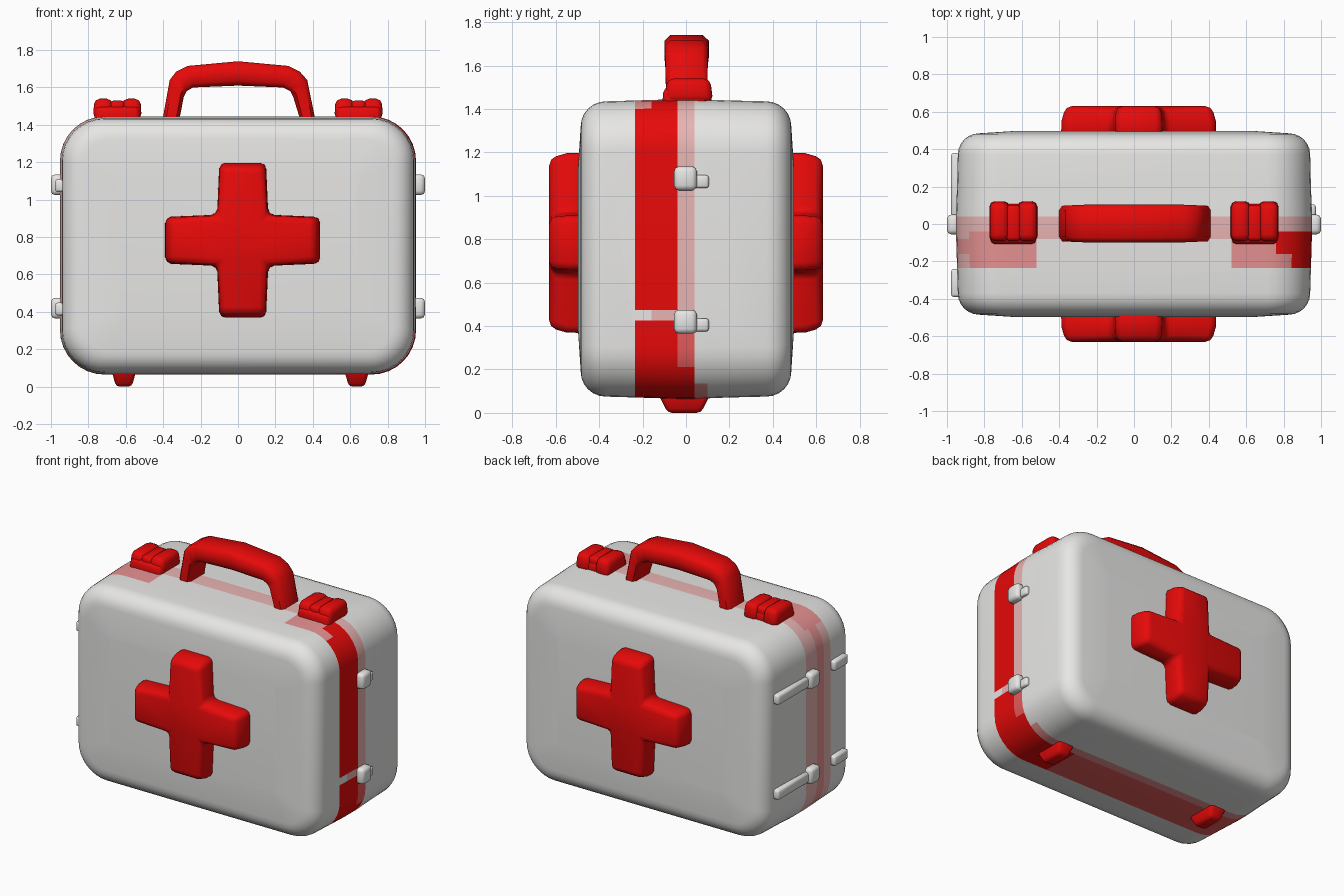
import bpy, bmesh, math
from mathutils import Vector

cube = bpy.data.objects.get("Cube")
if cube:
    bpy.data.objects.remove(cube)


def material(name, rgb):
    m = bpy.data.materials.new(name)
    m.use_nodes = True
    m.diffuse_color = (*rgb, 1)
    bsdf = m.node_tree.nodes["Principled BSDF"]
    bsdf.inputs["Base Color"].default_value = (*rgb, 1)
    bsdf.inputs["Roughness"].default_value = 0.6
    return m


WHITE = material("off white", (0.89, 0.885, 0.875))
RED = material("bright red", (0.86, 0.003, 0.003))
WASHED = material("washed red", (0.83, 0.11, 0.11))
ROSE = material("rose", (0.86, 0.31, 0.31))
PINK = material("pale pink", (0.87, 0.5, 0.49))


def finish(bm, name, mats, angle=50):
    bmesh.ops.recalc_face_normals(bm, faces=bm.faces)
    me = bpy.data.meshes.new(name)
    bm.to_mesh(me)
    bm.free()
    for m in mats:
        me.materials.append(m)
    me.shade_smooth()
    me.set_sharp_from_angle(angle=math.radians(angle))
    ob = bpy.data.objects.new(name, me)
    bpy.context.collection.objects.link(ob)


def loft(bm, rings):
    """Skin a list of equal-length point rings and cap both ends."""
    loops = [[bm.verts.new(p) for p in ring] for ring in rings]
    n = len(loops[0])
    for a, b in zip(loops, loops[1:]):
        for i in range(n):
            j = (i + 1) % n
            bm.faces.new((a[i], a[j], b[j], b[i]))
    bm.faces.new(loops[0])
    bm.faces.new(loops[-1])


def soften(bm, width):
    bmesh.ops.recalc_face_normals(bm, faces=bm.faces)
    edges = [e for e in bm.edges if e.calc_face_angle(0) > 0.45]
    bmesh.ops.bevel(bm, geom=edges, offset=width, segments=2,
                    profile=0.5, affect='EDGES', clamp_overlap=True)


def block(name, mat, low, high, bevel, top=1.0, bottom=1.0):
    """Softened box whose top and bottom ends may be narrowed."""
    bm = bmesh.new()
    low, high = Vector(low), Vector(high)
    mid, half = (low + high) / 2, (high - low) / 2
    corners = ((-1, -1), (1, -1), (1, 1), (-1, 1))
    loft(bm, [[(mid.x + sx * half.x * k, mid.y + sy * half.y * k, mid.z + s * half.z)
               for sx, sy in corners] for s, k in ((-1, bottom), (1, top))])
    soften(bm, bevel)
    finish(bm, name, [mat])


# Case body: rounded rectangles lofted from front to back, faces slightly domed
def case_ring(y, inset):
    w, h, r = 0.942 - inset, 0.68 - inset, max(0.23 - inset * 0.8, 0.03)
    pts = []
    for q, (sx, sz) in enumerate(((1, 1), (-1, 1), (-1, -1), (1, -1))):
        for i in range(9):
            a = math.radians(90 * q + 90 * i / 8)
            pts.append((sx * (w - r) + r * math.cos(a), y,
                        0.755 + sz * (h - r) + r * math.sin(a)))
    return pts


R, D = 0.115, 0.485
arc = [math.radians(15 * i) for i in range(7)]
front = [(-0.497, 0.3)]
front += [(-D + R * (1 - math.sin(a)), R * (1 - math.cos(a))) for a in reversed(arc)]
stations = front + [(-0.235, -0.004), (-0.04, -0.01), (0.04, -0.01),
                    (0.1, -0.008), (0.2, -0.004)]
stations += [(-y, inset) for y, inset in reversed(front)]

bm = bmesh.new()
loft(bm, [case_ring(y, inset) for y, inset in stations])


# Extra cuts so the painted band can change colour along its length
def cut(point, normal):
    faces = [f for f in bm.faces if abs(f.calc_center_median().y) < 0.26]
    geom = set(faces)
    for f in faces:
        geom.update(f.edges, f.verts)
    bmesh.ops.bisect_plane(bm, geom=list(geom), plane_co=point, plane_no=normal)


for x in (-0.52, 0.52):
    cut((x, 0, 0), (1, 0, 0))
for z in (0.425, 0.475):
    cut((0, 0, z), (0, 0, 1))
for y in (-0.16, -0.08):
    cut((0, y, 0), (0, 1, 0))


def band_colour(c):
    """Index into white, red, washed red, rose and pale pink."""
    if not -0.235 < c.y < 0.1:
        return 0
    rear = c.y > -0.04
    if c.y > 0.04:                         # the band flares only underneath
        return 3 if c.z < 0.14 else 0
    if c.x > 0.845 and c.z > 0.425:        # left side, with a worn patch
        if c.z < 0.475:
            return 0 if c.y < -0.16 else 4
        return 4 if rear else 1
    if c.x > 0.52 and c.z < 0.425:         # lower left corner
        return 2 if rear and c.z > 0.2 else 1
    if c.x < -0.88:                        # right side
        return 3 if -0.16 < c.y < -0.08 else 4
    if c.z < 0.6:                          # underside
        return 2
    if abs(c.x) < 0.52:                    # top, under the handle
        return 4 if c.y > -0.08 else 0
    if c.x > 0.75 and -0.16 < c.y < -0.04:  # red running up to the left latch
        return 1
    return 4 if rear else 3                # top, around the latches


for f in bm.faces:
    f.material_index = band_colour(f.calc_center_median())
finish(bm, "case_body", [WHITE, RED, WASHED, ROSE, PINK], 40)


# Raised crosses with slightly narrowed tips, front and back
def cross(name, side):
    a, b, t = 0.137, 0.415, 0.125
    outline = [(-t, -b), (t, -b), (a, -a), (b, -t), (b, t), (a, a),
               (t, b), (-t, b), (-a, a), (-b, t), (-b, -t), (-a, -a)]
    bm = bmesh.new()
    loft(bm, [[(0.025 + x * k, side * y, 0.783 + z * k) for x, z in outline]
              for y, k in ((0.46, 1.0), (0.55, 0.995), (0.63, 0.94))])
    soften(bm, 0.033)
    finish(bm, name, [RED])


cross("front_cross", -1)
cross("back_cross", 1)

# Carrying handle: arch of matching outer and inner points
outer = [(-0.405, 1.42), (-0.365, 1.64), (-0.33, 1.685), (-0.27, 1.715), (0, 1.74),
         (0.27, 1.715), (0.33, 1.685), (0.37, 1.64), (0.415, 1.42)]
inner = [(-0.315, 1.42), (-0.29, 1.55), (-0.275, 1.58), (-0.24, 1.6), (0, 1.61),
         (0.24, 1.6), (0.28, 1.58), (0.295, 1.55), (0.335, 1.42)]
section = [(0, 0.13), (0, 0.87), (0.2, 1), (0.8, 1),
           (1, 0.87), (1, 0.13), (0.8, 0), (0.2, 0)]
bm = bmesh.new()
rings = []
for i, ((ox, oz), (ix, iz)) in enumerate(zip(outer, inner)):
    t = abs(i - 4) / 4
    y0, y1 = -0.1 + 0.008 * t, 0.105 - 0.008 * t
    o, n = Vector((ox, 0, oz)), Vector((ix, 0, iz))
    rings.append([o.lerp(n, u) + Vector((0, y0 + (y1 - y0) * v, 0)) for u, v in section])
loft(bm, rings)
finish(bm, "handle", [RED])

# Top latches: a clasp base with two rounded lobes and a bar
for label, x in (("right", -0.645), ("left", 0.645)):
    block(f"{label}_latch_base", RED, (x - 0.125, -0.11, 1.41),
          (x + 0.125, 0.11, 1.5), 0.025, top=0.94)
    for part, dx in (("outer", -0.075), ("inner", 0.075)):
        block(f"{label}_latch_{part}_lobe", RED, (x + dx - 0.055, -0.1, 1.43),
              (x + dx + 0.055, 0.125, 1.54), 0.03, top=0.88)
    block(f"{label}_latch_bar", RED, (x - 0.04, -0.09, 1.45),
          (x + 0.04, 0.1, 1.53), 0.02)

# Feet under the case
for label, x in (("right", -0.61), ("left", 0.635)):
    block(f"{label}_foot", RED, (x - 0.07, -0.135, 0.0),
          (x + 0.07, 0.12, 0.1), 0.02, bottom=0.6)

# Side hinges, with moulded straps on the right side only
for label, side in (("right", -1), ("left", 1)):
    for level, z in (("upper", 1.08), ("lower", 0.42)):
        xs = sorted((side * 0.93, side * 1.0))
        block(f"{label}_{level}_hinge", WHITE, (xs[0], -0.055, z - 0.055),
              (xs[1], 0.05, z + 0.055), 0.022)
        xs = sorted((side * 0.93, side * 0.972))
        block(f"{label}_{level}_hinge_arm", WHITE, (xs[0], 0.03, z - 0.045),
              (xs[1], 0.105, z + 0.015), 0.012)
        if side < 0:
            for part, y0, y1 in (("front", -0.39, -0.24), ("back", 0.04, 0.38)):
                block(f"{level}_{part}_strap", WHITE, (-0.978, y0, z - 0.04),
                      (-0.9, y1, z + 0.03), 0.015)
